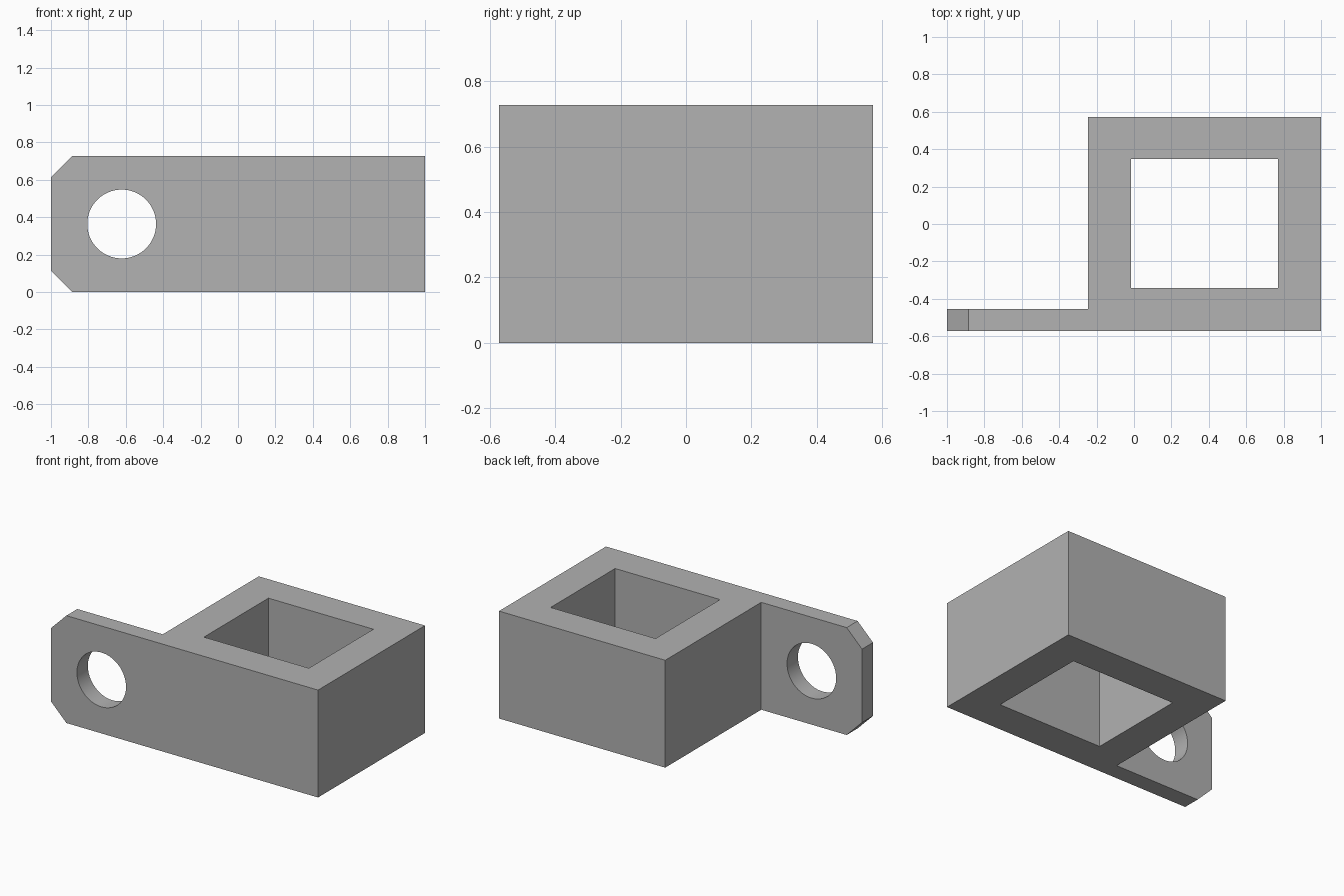
import bpy
import bmesh
from math import radians
from mathutils import Vector

cube = bpy.data.objects.get("Cube")
if cube:
    bpy.data.objects.remove(cube, do_unlink=True)

HEIGHT = 0.727
HALF_DEPTH = 0.572
BLOCK_RIGHT = -0.245
TAB_BACK = -0.455
CHAMFER = 0.115

grey = bpy.data.materials.new("plain grey")
grey.use_nodes = True
grey.diffuse_color = (0.445, 0.445, 0.445, 1)
grey.node_tree.nodes["Principled BSDF"].inputs["Base Color"].default_value = grey.diffuse_color


def make_bracket():
    """Flag-shaped outline raised to full height, with the tab corners chamfered."""
    outline = [(-1, -HALF_DEPTH), (1, -HALF_DEPTH), (1, HALF_DEPTH),
               (BLOCK_RIGHT, HALF_DEPTH), (BLOCK_RIGHT, TAB_BACK), (-1, TAB_BACK)]
    bm = bmesh.new()
    base = bm.faces.new([bm.verts.new((x, y, 0)) for x, y in outline])
    raised = bmesh.ops.extrude_face_region(bm, geom=[base])
    top = [g for g in raised["geom"] if isinstance(g, bmesh.types.BMVert)]
    bmesh.ops.translate(bm, verts=top, vec=(0, 0, HEIGHT))
    # Chamfered top and bottom corners at the tab's free end
    corners = [e for e in bm.edges
               if all(v.co.x < -0.99 for v in e.verts)
               and abs(e.verts[0].co.z - e.verts[1].co.z) < 0.01]
    bmesh.ops.bevel(bm, geom=corners, offset=CHAMFER, offset_type='OFFSET',
                    segments=1, affect='EDGES')
    bmesh.ops.recalc_face_normals(bm, faces=bm.faces)
    mesh = bpy.data.meshes.new("bracket")
    bm.to_mesh(mesh)
    bm.free()
    mesh.materials.append(grey)
    obj = bpy.data.objects.new("bracket", mesh)
    bpy.context.collection.objects.link(obj)
    return obj


def cut(target, cutter):
    """Subtract the cutter, then discard it."""
    cutter.hide_render = True
    cutter.data.materials.append(grey)
    mod = target.modifiers.new("cut", 'BOOLEAN')
    mod.operation = 'DIFFERENCE'
    mod.solver = 'EXACT'
    mod.object = cutter
    bpy.ops.object.select_all(action='DESELECT')
    bpy.context.view_layer.objects.active = target
    target.select_set(True)
    bpy.ops.object.modifier_apply(modifier=mod.name)
    bpy.data.objects.remove(cutter, do_unlink=True)


bracket = make_bracket()

# Rectangular well straight through the block
bpy.ops.mesh.primitive_cube_add(size=1, location=(0.378, 0.002, HEIGHT / 2))
well = bpy.context.object
well.name = "well_cutter"
well.scale = Vector((0.786, 0.69, 2))
cut(bracket, well)

# Round hole through the tab
bpy.ops.mesh.primitive_cylinder_add(vertices=64, radius=0.184, depth=0.5,
                                    location=(-0.622, -HALF_DEPTH, HEIGHT / 2),
                                    rotation=(radians(90), 0, 0))
hole = bpy.context.object
hole.name = "hole_cutter"
cut(bracket, hole)

bpy.ops.object.shade_smooth_by_angle(angle=radians(30))
